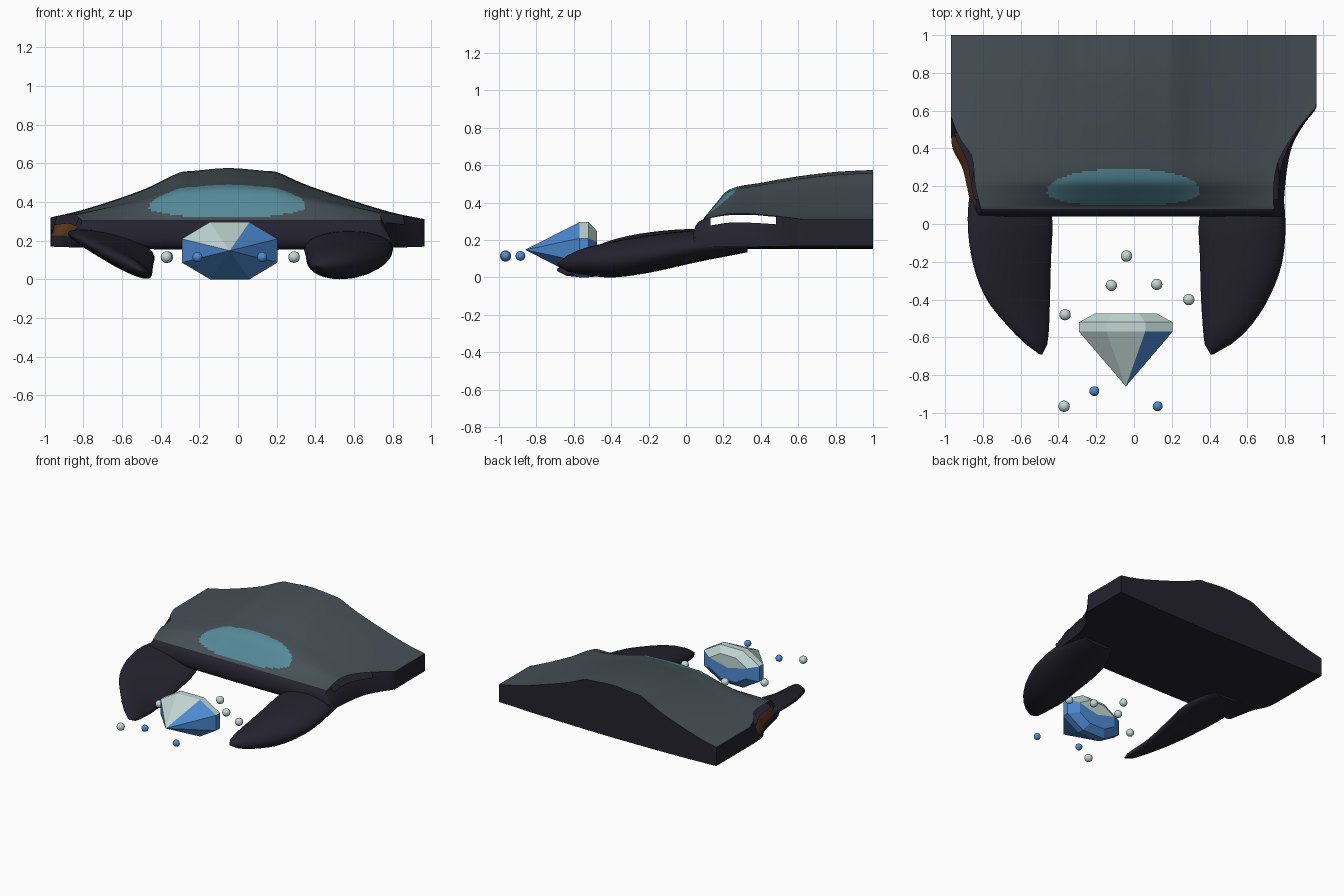
import bpy, bmesh, math
from mathutils import Vector

cube = bpy.data.objects.get("Cube")
if cube:
    bpy.data.objects.remove(cube, do_unlink=True)


def material(name, *rgb):
    m = bpy.data.materials.new(name)
    m.use_nodes = True
    m.diffuse_color = (*rgb, 1)
    m.node_tree.nodes["Principled BSDF"].inputs["Base Color"].default_value = (*rgb, 1)
    return m


slate = material("slate", .061, .080, .093)
dark = material("near black", .018, .016, .027)
teal = material("teal", .091, .254, .314)
brown = material("copper brown", .127, .045, .017)
pale = material("pale crystal", .54, .68, .66)
blue = material("crystal blue", .076, .262, .66)


def make_object(name, bm, mats, smooth=None, fix=True):
    if fix:
        bmesh.ops.recalc_face_normals(bm, faces=bm.faces)
    mesh = bpy.data.meshes.new(name)
    bm.to_mesh(mesh)
    bm.free()
    for m in mats:
        mesh.materials.append(m)
    ob = bpy.data.objects.new(name, mesh)
    bpy.context.collection.objects.link(ob)
    if smooth:
        bpy.ops.object.select_all(action='DESELECT')
        ob.select_set(True)
        bpy.context.view_layer.objects.active = ob
        bpy.ops.object.shade_smooth_by_angle(angle=math.radians(smooth))
    return ob


def curve(t, points):
    """Smooth interpolation through (position, value) pairs."""
    if t <= points[0][0]:
        return points[0][1]
    if t >= points[-1][0]:
        return points[-1][1]
    i = next(k for k in range(len(points) - 1) if t <= points[k + 1][0])
    (a, va), (b, vb) = points[i], points[i + 1]

    def slope(k):
        p, q = points[max(k - 1, 0)], points[min(k + 1, len(points) - 1)]
        return (q[1] - p[1]) / (q[0] - p[0])
    d, u = b - a, (t - a) / (b - a)
    return ((1 + 2 * u) * (1 - u) ** 2 * va + u * (1 - u) ** 2 * d * slope(i)
            + u * u * (3 - 2 * u) * vb + u * u * (u - 1) * d * slope(i + 1))


# Body: rings across x, lofted from the lip to the flat back
ridge = [(-.97, .32), (-.8, .36), (-.5, .46), (-.3, .553), (-.24, .56), (-.05, .575),
         (.15, .56), (.2, .555), (.35, .49), (.6, .405), (.8, .345), (.97, .31)]
rise = [(.09, 0), (.15, .28), (.23, .6), (.4, .74), (.6, .87), (.8, .96), (1, 1)]
left_top = [(.08, .74), (.2, .74), (.32, .76), (.42, .81), (.52, .88), (.62, .965)]
left_low = [(.08, .79), (.2, .8), (.32, .815), (.42, .84), (.52, .895), (.61, .965)]
right_top = [(.08, .81), (.2, .84), (.36, .86), (.45, .92), (.57, .97)]
right_low = [(.08, .86), (.2, .885), (.3, .91), (.4, .96), (.5, .97)]
lip = [(.04, 0), (.05, .5), (.07, .85), (.09, 1)]
COLS = 120
BANDS = (.27, .65)


def body_ring(y):
    open_up = curve(y, lip)
    lt, ll, rt, rl = (curve(y, c) for c in (left_top, left_low, right_top, right_low))

    def top(x):
        z = .31 + (curve(x, ridge) - .31) * curve(y, rise)
        return .22 + (z - .22) * (.2 + .8 * open_up)

    def under(x):
        z = .152 + .018 * min(1, abs(x)) ** 2
        return .22 + (z - .22) * (.3 + .7 * open_up)
    ring = []
    for i in range(COLS + 1):
        x = -rt + (rt + lt) * i / COLS
        ring.append((x, y, top(x)))
    for f in BANDS:
        x = lt + (ll - lt) * f / BANDS[-1]
        ring.append((x, y, top(lt) + (under(ll) - top(lt)) * f))
    for i in range(COLS + 1):
        x = ll - (ll + rl) * i / COLS
        ring.append((x, y, under(x)))
    for f in reversed(BANDS):
        x = -rt - (rl - rt) * f / BANDS[-1]
        ring.append((x, y, top(-rt) + (under(-rl) - top(-rt)) * f))
    return ring


def on_patch(c):
    reach = .12 if c.y > .17 else .075
    return abs((c.x + .055) / .405) ** 2.2 + abs((c.y - .17) / reach) ** 2.2 < 1


ys = [.04, .05, .06, .07, .08] + [.09 + .01 * i for i in range(21)] + \
     [.31 + .69 * i / 36 for i in range(37)]
bm = bmesh.new()
rings = [[bm.verts.new(p) for p in body_ring(y)] for y in ys]
n = len(rings[0])
for a, b in zip(rings, rings[1:]):
    y = (a[0].co.y + b[0].co.y) / 2
    for i in range(n):
        j = (i + 1) % n
        # open slit under the rim at each side
        if i in (COLS, n - 1) and .13 < y < .48:
            continue
        f = bm.faces.new((a[i], a[j], b[j], b[i]))
        f.material_index = 1
        if i < COLS and y > .085:
            f.material_index = 2 if on_patch(f.calc_center_median()) else 0
        elif i == n - 2 and .1 < y < .47:
            f.material_index = 3
for ring in (rings[0], rings[-1]):
    bm.faces.new(ring).material_index = 1
make_object("body", bm, [slate, dark, teal, brown], 35)


# Head fins: elliptical sections (y, inner x, outer x, centre z, half thickness, slope)
def fin(name, side, sections):
    bm = bmesh.new()
    columns = [[(s[0], s[k]) for s in sections] for k in range(1, 6)]
    first, last = sections[0][0], sections[-1][0]
    rings, seg, steps = [], 28, 30
    for k in range(steps + 1):
        y = first + (last - first) * math.sin(math.pi / 2 * k / steps)
        inner, outer, z, thick, tilt = (curve(y, c) for c in columns)
        mid, half = (inner + outer) / 2, (outer - inner) / 2
        ring = []
        for i in range(seg):
            a = math.tau * i / seg
            dx = half * math.cos(a)
            ring.append(bm.verts.new((side * (mid + dx), y, z + tilt * dx + thick * math.sin(a))))
        rings.append(ring)
    for a, b in zip(rings, rings[1:]):
        for i in range(seg):
            j = (i + 1) % seg
            bm.faces.new((a[i], a[j], b[j], b[i]))
    bm.faces.new(rings[0])
    bm.faces.new(rings[-1])
    make_object(name, bm, [dark], 50)


left_sections = [
    (.33, .46, .76, .185, .05, 0), (.05, .35, .80, .165, .085, 0),
    (-.2, .35, .785, .125, .1, 0), (-.4, .355, .71, .095, .095, 0),
    (-.55, .365, .61, .085, .07, 0), (-.64, .375, .51, .075, .04, 0),
    (-.69, .405, .42, .07, .004, 0)]
right_sections = [
    (.33, .5, .84, .19, .045, .1), (.05, .435, .88, .18, .055, .25),
    (-.2, .44, .855, .145, .055, .38), (-.4, .445, .78, .105, .05, .48),
    (-.55, .45, .66, .07, .042, .5), (-.64, .46, .57, .05, .03, .5),
    (-.69, .485, .5, .04, .004, .5)]
fin("left_head_fin", 1, left_sections[::-1])
fin("right_head_fin", -1, right_sections[::-1])

# Crystal: flattened octagonal gem pointing forward
centre = Vector((-.043, 0, .148))
bm = bmesh.new()


def gem_ring(y, scale):
    return [bm.verts.new(centre + Vector((.268 * scale * math.cos(a), y, .16 * scale * math.sin(a))))
            for a in (math.tau * (i + .5) / 8 for i in range(8))]


girdle_front, girdle_back, table = gem_ring(-.57, 1), gem_ring(-.52, 1), gem_ring(-.475, .67)
tip = bm.verts.new(centre + Vector((0, -.86, 0)))
hub = bm.verts.new(centre + Vector((0, -.475, 0)))
for i in range(8):
    j = (i + 1) % 8
    upper = i < 3
    faces = [bm.faces.new((tip, girdle_front[i], girdle_front[j])),
             bm.faces.new((girdle_front[i], girdle_back[i], girdle_back[j], girdle_front[j])),
             bm.faces.new((girdle_back[i], table[i], table[j], girdle_back[j])),
             bm.faces.new((table[i], hub, table[j]))]
    for k, f in enumerate(faces):
        f.material_index = 0 if upper and (k or i) else 1
make_object("crystal", bm, [pale, blue])


# Floating beads around the crystal
def bead(name, x, y, radius, mat):
    bm = bmesh.new()
    bmesh.ops.create_icosphere(bm, subdivisions=3, radius=radius)
    ob = make_object(name, bm, [mat], 60)
    ob.location = (x, y, .115)


pale_spots = [(-.04, -.17), (-.12, -.325), (.12, -.32), (.29, -.4), (-.365, -.48), (-.37, -.965)]
for k, (x, y) in enumerate(pale_spots):
    bead(f"pale_bead_{k + 1}", x, y, .03, pale)
for k, (x, y) in enumerate([(-.21, -.885), (.125, -.965)]):
    bead(f"blue_bead_{k + 1}", x, y, .026, blue)
